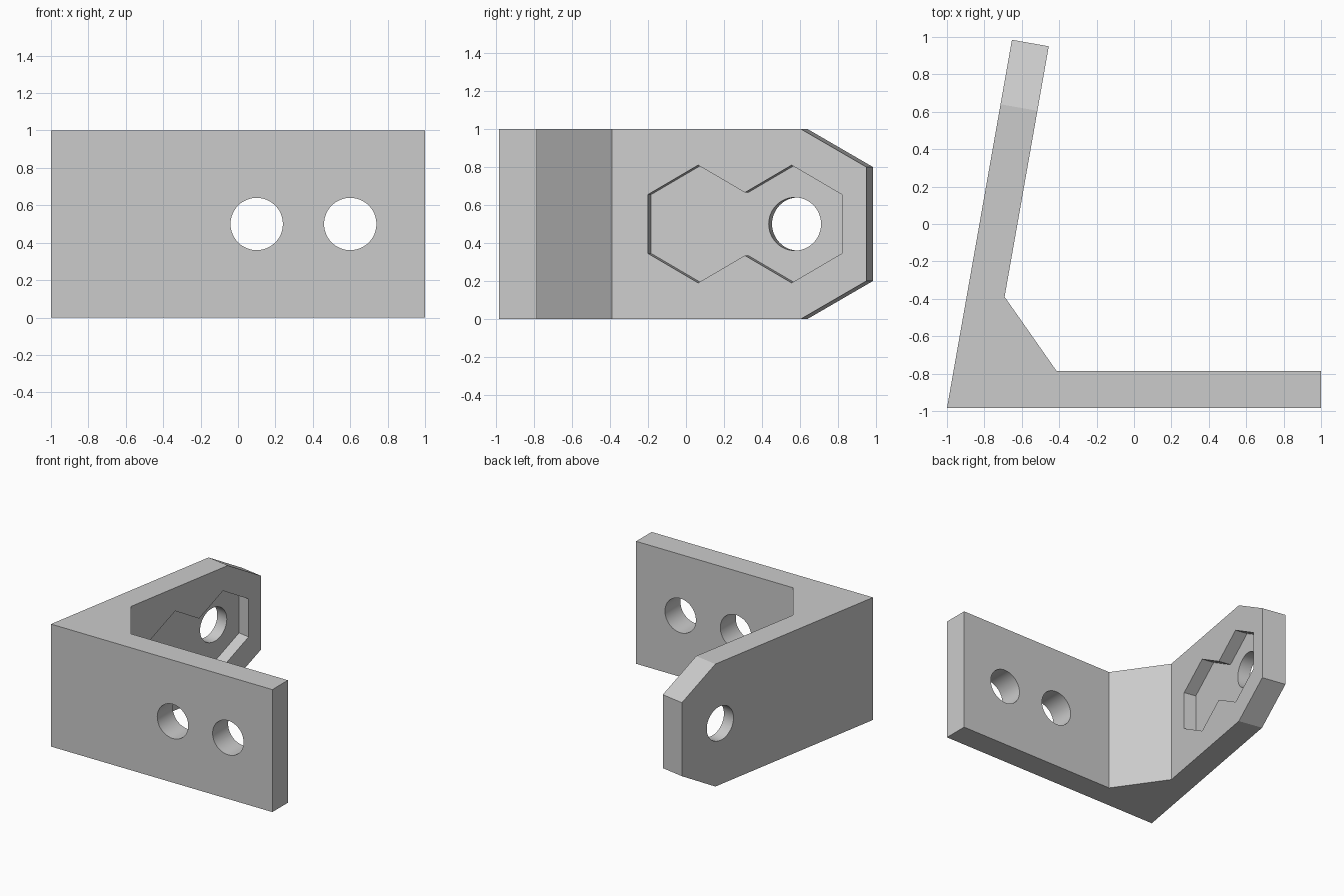
import bpy, bmesh
from math import sin, cos, tan, radians
from mathutils import Matrix, Vector

if "Cube" in bpy.data.objects:
    bpy.data.objects.remove(bpy.data.objects["Cube"], do_unlink=True)

ANGLE = radians(80)      # angle between the two arms
LENGTH, THICK, HEIGHT = 2.0, 0.2, 1.0
CORNER = Vector((-1, -LENGTH * sin(ANGLE) / 2, 0))
HOLES = (1.1, 1.6)       # distance of the holes from the corner
MID = HEIGHT / 2
UP = Vector((0, 0, 1))

grey = bpy.data.materials.new("light grey")
grey.use_nodes = True
grey.diffuse_color = (0.6, 0.6, 0.6, 1)
grey.node_tree.nodes["Principled BSDF"].inputs["Base Color"].default_value = (0.6, 0.6, 0.6, 1)


def frame(along, inward):
    """Local axes of an arm: along it, up, and into the angle."""
    m = Matrix((along, UP, inward)).transposed().to_4x4()
    return Matrix.Translation(CORNER) @ m


ARMS = (
    frame(Vector((1, 0, 0)), Vector((0, 1, 0))),
    frame(Vector((cos(ANGLE), sin(ANGLE), 0)), Vector((sin(ANGLE), -cos(ANGLE), 0))),
)


def prism(name, outline, low, high, matrix):
    """Extrude a flat outline between two depths."""
    bm = bmesh.new()
    face = bm.faces.new([bm.verts.new((a, b, low)) for a, b in outline])
    ext = bmesh.ops.extrude_face_region(bm, geom=[face])
    top = [v for v in ext["geom"] if isinstance(v, bmesh.types.BMVert)]
    bmesh.ops.translate(bm, verts=top, vec=(0, 0, high - low))
    bm.transform(matrix)
    bmesh.ops.recalc_face_normals(bm, faces=bm.faces[:])
    mesh = bpy.data.meshes.new(name)
    bm.to_mesh(mesh)
    bm.free()
    mesh.materials.append(grey)
    obj = bpy.data.objects.new(name, mesh)
    bpy.context.collection.objects.link(obj)
    return obj


def ring(centre, radius, degrees):
    return [(centre + radius * cos(radians(a)), MID + radius * sin(radians(a))) for a in degrees]


# Footprint of the bracket, with the sloped gusset in the inner corner
local = ((0, 0, 0, 0), (0, LENGTH, 0, 0), (0, LENGTH, 0, THICK), (0, 0.585, 0, THICK),
         (1, 0.64, 0, THICK), (1, LENGTH, 0, THICK), (1, LENGTH, 0, 0))
footprint = [(ARMS[arm] @ Vector((s, z, d))).to_2d() for arm, s, z, d in local]
bracket = prism("angle_bracket", footprint, 0, HEIGHT, Matrix())

# Outline of the two joined hexagonal nut pockets
R = 0.31
notch = R - (HOLES[1] - HOLES[0]) / 2 * tan(radians(30))
middle = sum(HOLES) / 2
pocket = (ring(HOLES[1], R, (-90, -30, 30, 90)) + [(middle, MID + notch)]
          + ring(HOLES[0], R, (90, 150, 210, 270)) + [(middle, MID - notch)])

# Cutters for each arm: clipped tip corners, nut pocket, bolt holes
cutters = []
for m in ARMS:
    for flip in (1, -1):
        wedge = [(s, MID + flip * h) for s, h in ((1.475, 0.6), (2.175, 0.2), (2.175, 0.6))]
        cutters.append(prism("tip_cutter", wedge, -0.1, 0.3, m))
    cutters.append(prism("pocket_cutter", pocket, THICK / 2, 0.3, m))
    for s in HOLES:
        circle = ring(s, 0.14, [i * 7.5 for i in range(48)])
        cutters.append(prism("hole_cutter", circle, -0.1, 0.3, m))

bpy.ops.object.select_all(action='DESELECT')
bpy.context.view_layer.objects.active = bracket
bracket.select_set(True)
for cutter in cutters:
    cutter.hide_render = True
    mod = bracket.modifiers.new("cut", 'BOOLEAN')
    mod.operation = 'DIFFERENCE'
    mod.solver = 'EXACT'
    mod.object = cutter
    bpy.ops.object.modifier_apply(modifier=mod.name)
    bpy.data.objects.remove(cutter, do_unlink=True)

# Smooth hole walls, sharp edges elsewhere
bpy.ops.object.shade_smooth_by_angle(angle=radians(25))
